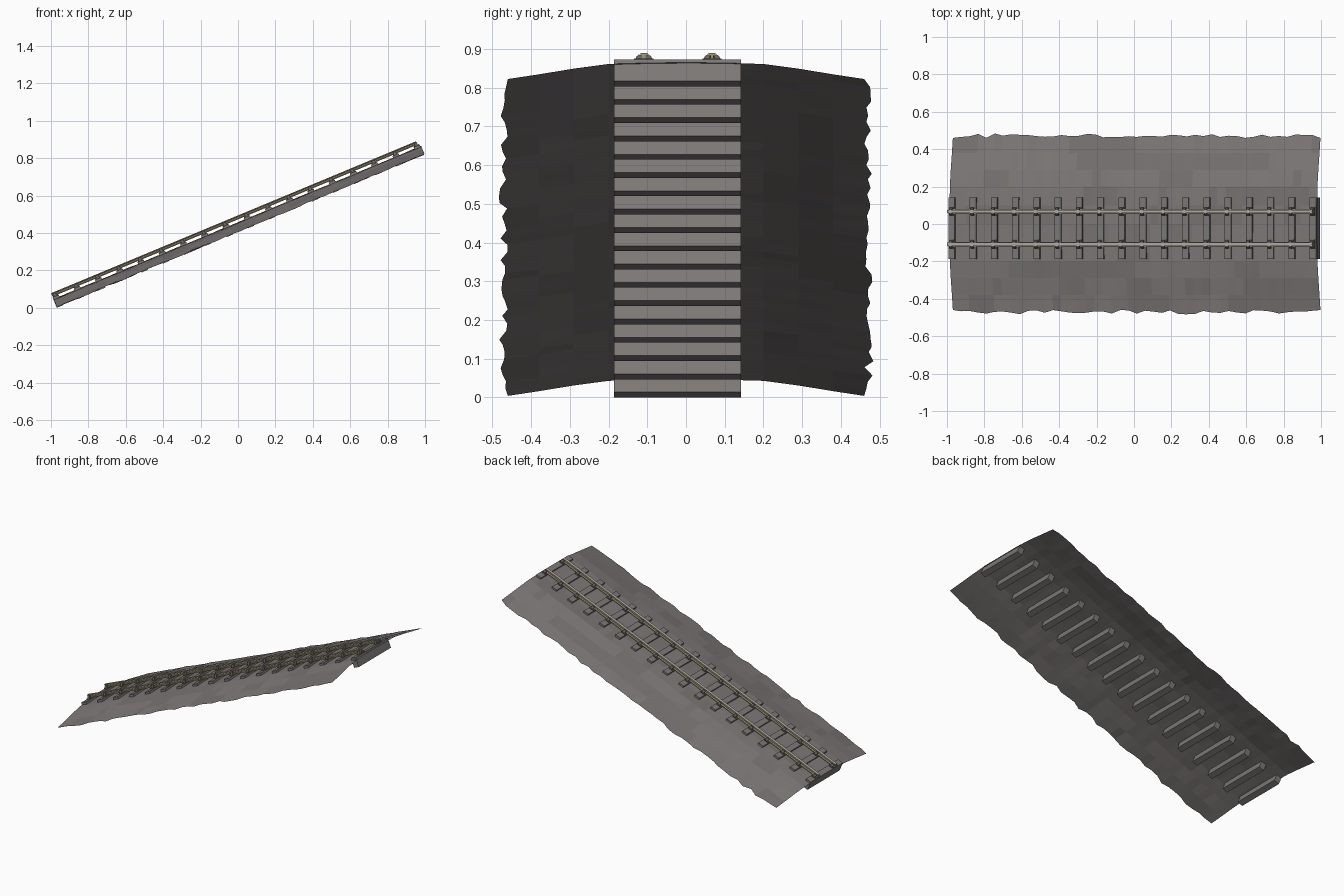
import bpy, bmesh, math, random
from mathutils import Matrix

if "Cube" in bpy.data.objects:
    bpy.data.objects.remove(bpy.data.objects["Cube"])

random.seed(4)
ANGLE = math.radians(22.6)
# everything is built flat along x, then tilted up the incline
TILT = Matrix.Translation((0, 0, 0.454)) @ Matrix.Rotation(-ANGLE, 4, 'Y')
RAILS_Y = (-0.109, 0.067)
MID_Y = -0.022
SLEEPERS = [-1.051 + 0.123 * i for i in range(18)]


def material(name, rgb):
    m = bpy.data.materials.new(name)
    m.diffuse_color = (*rgb, 1)
    m.use_nodes = True
    m.node_tree.nodes["Principled BSDF"].inputs["Base Color"].default_value = m.diffuse_color
    return m


GRAVEL = material("gravel grey", (0.205, 0.19, 0.185))
GRAVEL_DARK = material("gravel darker grey", (0.18, 0.168, 0.163))
WOOD = material("weathered sleeper grey", (0.2, 0.188, 0.182))
IRON = material("dark iron", (0.13, 0.125, 0.12))
STEEL = material("worn steel", (0.42, 0.41, 0.38))
RUST = material("dull yellow rail side", (0.29, 0.26, 0.15))


def finish(name, bm, mats):
    bm.transform(TILT)
    me = bpy.data.meshes.new(name)
    bm.to_mesh(me)
    bm.free()
    for m in mats:
        me.materials.append(m)
    ob = bpy.data.objects.new(name, me)
    bpy.context.collection.objects.link(ob)
    return ob


def add_box(bm, x0, x1, y0, y1, z0, z1):
    mat = Matrix.Translation(((x0 + x1) / 2, (y0 + y1) / 2, (z0 + z1) / 2)) \
        @ Matrix.Diagonal((x1 - x0, y1 - y0, z1 - z0, 1))
    bmesh.ops.create_cube(bm, size=1, matrix=mat)


def extrude_profile(bm, pts, x0, x1, yc):
    a = [bm.verts.new((x0, yc + y, z)) for y, z in pts]
    b = [bm.verts.new((x1, yc + y, z)) for y, z in pts]
    n = len(pts)
    for i in range(n):
        j = (i + 1) % n
        bm.faces.new((a[i], b[i], b[j], a[j]))
    bm.faces.new(a)
    bm.faces.new(b[::-1])
    bmesh.ops.recalc_face_normals(bm, faces=bm.faces[:])


# gravel bed: thin cambered sheet with ragged long edges
bm = bmesh.new()
half = [(0.1, 0.002), (0.2, -0.001), (0.29, -0.014), (0.38, -0.030), (0.46, -0.043)]
section = [(-y, z) for y, z in reversed(half)] + [(0, 0.003)] + half
N = 44
rows = []
for i in range(N + 1):
    x = -1.067 + 2.129 * i / N
    row = []
    for y, z in section:
        inner = 0 < i < N
        if abs(y) > 0.45 and inner:
            d = random.uniform(-0.016, 0.024)
            y += math.copysign(d, y)
            z -= d * 0.17
        elif inner:
            z += random.uniform(-0.0015, 0.0015)
        row.append(bm.verts.new((x, y, z)))
    rows.append(row)
for j in range(len(section) - 1):
    shade = 0
    for i in range(N):
        if random.random() < 0.3:
            shade = int(random.random() < 0.35)
        f = bm.faces.new((rows[i][j], rows[i + 1][j], rows[i + 1][j + 1], rows[i][j + 1]))
        f.material_index = shade
finish("gravel_bed", bm, [GRAVEL, GRAVEL_DARK])

# sleepers
bm = bmesh.new()
for x in SLEEPERS:
    add_box(bm, x - 0.018, x + 0.018, MID_Y - 0.1645, MID_Y + 0.1645, -0.047, 0.013)
finish("sleepers", bm, [WOOD])

# rails: I-section, worn steel on the running surface
profile = [(0.013, 0.017), (0.013, 0.020), (0.004, 0.023), (0.004, 0.030),
           (0.009, 0.032), (0.009, 0.037)]
profile = profile + [(-y, z) for y, z in reversed(profile)]
bm = bmesh.new()
for y in RAILS_Y:
    extrude_profile(bm, profile, -1.067, 1.045, y)
for f in bm.faces:
    f.material_index = 0 if f.normal.z > 0.95 else 1
finish("rails", bm, [STEEL, RUST])

# rail chairs: base plate and a sloping clamp on both sides of each rail
bm = bmesh.new()
clamp = [(0.005, 0.017), (0.022, 0.017), (0.019, 0.026), (0.013, 0.031), (0.005, 0.030)]
for x in SLEEPERS:
    for y in RAILS_Y:
        add_box(bm, x - 0.014, x + 0.014, y - 0.025, y + 0.025, 0.012, 0.0175)
        for s in (-1, 1):
            extrude_profile(bm, [(s * a, z) for a, z in clamp], x - 0.008, x + 0.008, y)
finish("rail_chairs", bm, [IRON])
